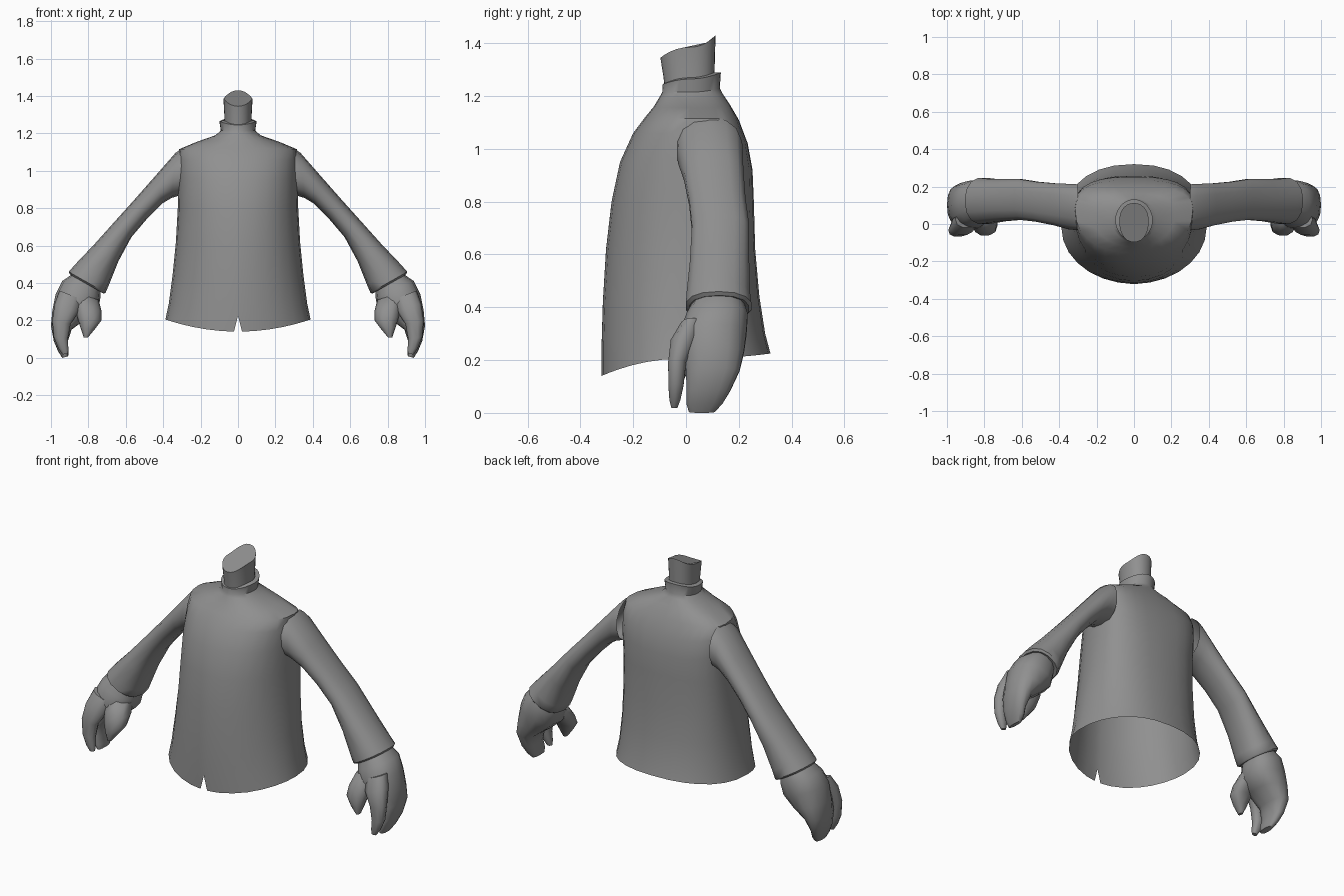
import bpy, bmesh, math
from mathutils import Vector

grey = bpy.data.materials.new("mid grey")
grey.diffuse_color = (0.28, 0.28, 0.28, 1)


def loft(name, rings, cap_start=False, cap_end=True, mirror=False, angle=50):
    """Skin a list of equal-length point rings into one smooth object."""
    bm = bmesh.new()
    loops = [[bm.verts.new(p) for p in ring] for ring in rings]
    n = len(loops[0])
    for a, b in zip(loops, loops[1:]):
        for i in range(n):
            j = (i + 1) % n
            bm.faces.new((a[i], a[j], b[j], b[i]))
    if cap_start:
        bm.faces.new(loops[0][::-1])
    if cap_end:
        bm.faces.new(loops[-1])
    bmesh.ops.recalc_face_normals(bm, faces=bm.faces)
    mesh = bpy.data.meshes.new(name)
    bm.to_mesh(mesh)
    bm.free()
    ob = bpy.data.objects.new(name, mesh)
    bpy.context.collection.objects.link(ob)
    mesh.materials.append(grey)
    bpy.ops.object.select_all(action='DESELECT')
    ob.select_set(True)
    bpy.context.view_layer.objects.active = ob
    bpy.ops.object.shade_smooth_by_angle(angle=math.radians(angle))
    if mirror:
        ob.modifiers.new("mirror", 'MIRROR').use_mirror_merge = False
    return ob


def spow(v, p):
    return math.copysign(abs(v) ** p, v)


# Angles around the body, with a tight trio at the front centre for the slit
FRONT = -math.pi / 2
ANGLES = sorted([FRONT + 2 * math.pi * k / 28 for k in range(28)]
                + [FRONT + 0.055, FRONT + 2 * math.pi - 0.055])


def body_ring(zf, zs, zb, w, yf, yb, yc, nf, nb):
    """Rounded ring whose height differs at the front, sides and back."""
    pts = []
    for a in ANGLES:
        c, s = math.cos(a), math.sin(a)
        n, depth, z = (nf, yc - yf, zf) if s < 0 else (nb, yb - yc, zb)
        pts.append(Vector((w * spow(c, 2 / n), yc + depth * spow(s, 2 / n),
                           zs + (z - zs) * s * s)))
    return pts


# Shirt body, open at the hem, rising to a standing collar
shirt = [body_ring(*r) for r in (
    (0.14, 0.205, 0.225, 0.388, -0.32, 0.32, -0.02, 2.0, 2.3),
    (0.25, 0.29, 0.30, 0.37, -0.32, 0.30, -0.01, 2.0, 2.3),
    (0.42, 0.44, 0.44, 0.35, -0.315, 0.278, 0.0, 2.0, 2.4),
    (0.62, 0.62, 0.62, 0.332, -0.303, 0.262, 0.03, 2.1, 2.5),
    (0.80, 0.80, 0.80, 0.322, -0.282, 0.257, 0.05, 2.2, 2.6),
    (0.95, 0.96, 0.92, 0.32, -0.25, 0.252, 0.07, 2.3, 2.8),
    (1.06, 1.06, 1.02, 0.32, -0.20, 0.234, 0.08, 2.3, 2.8),
    (1.12, 1.115, 1.11, 0.315, -0.155, 0.20, 0.08, 2.3, 2.6),
    (1.16, 1.155, 1.17, 0.22, -0.122, 0.165, 0.06, 2.2, 2.4),
    (1.20, 1.19, 1.21, 0.12, -0.098, 0.138, 0.03, 2.0, 2.0),
    (1.215, 1.215, 1.23, 0.092, -0.09, 0.128, 0.02, 2.0, 2.0),
    (1.245, 1.265, 1.29, 0.10, -0.088, 0.132, 0.02, 2.0, 2.0),
    (1.25, 1.27, 1.29, 0.078, -0.078, 0.108, 0.015, 2.0, 2.0),
)]
shirt[0][ANGLES.index(FRONT)].z = 0.225      # slit at the front of the hem
loft("shirt_body", shirt, cap_end=False)

# Neck stump with a sloping top
neck = [body_ring(*r) for r in (
    (1.20, 1.20, 1.20, 0.075, -0.078, 0.105, 0.015, 2.2, 2.2),
    (1.27, 1.28, 1.29, 0.072, -0.085, 0.108, 0.015, 2.2, 2.2),
    (1.345, 1.385, 1.43, 0.078, -0.097, 0.112, 0.015, 2.2, 2.2),
)]
loft("neck", neck, angle=40)


def limb_rings(rows, sides=14):
    """Rings from outer (x, z), inner (x, z), front y and back y."""
    rings = []
    for ox, oz, ix, iz, yf, yb in rows:
        mid = Vector(((ox + ix) / 2, (yf + yb) / 2, (oz + iz) / 2))
        u = Vector(((ox - ix) / 2, 0, (oz - iz) / 2))
        v = Vector((0, (yb - yf) / 2, 0))
        ring = []
        for k in range(sides):
            a = 2 * math.pi * k / sides
            ring.append(mid + u * spow(math.cos(a), 0.87) + v * spow(math.sin(a), 0.87))
        rings.append(ring)
    return rings


# Sleeves, flaring to a cuff that folds inwards
loft("sleeve", limb_rings((
    (0.30, 1.12, 0.305, 0.87, -0.035, 0.215),
    (0.335, 1.095, 0.355, 0.855, -0.032, 0.217),
    (0.44, 0.975, 0.405, 0.825, -0.01, 0.22),
    (0.55, 0.85, 0.485, 0.745, 0.01, 0.228),
    (0.64, 0.75, 0.57, 0.645, 0.02, 0.242),
    (0.77, 0.605, 0.64, 0.515, 0.012, 0.242),
    (0.87, 0.50, 0.69, 0.39, 0.0, 0.245),
    (0.905, 0.46, 0.708, 0.348, -0.003, 0.25),
    (0.898, 0.445, 0.718, 0.343, 0.01, 0.24),
    (0.87, 0.44, 0.745, 0.365, 0.04, 0.21),
)), mirror=True)

# Hands: a curled palm with joined fingers, plus a forefinger and a thumb
loft("palm_and_fingers", limb_rings((
    (0.875, 0.455, 0.735, 0.37, 0.025, 0.22),
    (0.94, 0.41, 0.735, 0.325, 0.0, 0.236),
    (0.975, 0.34, 0.745, 0.265, -0.025, 0.232),
    (0.993, 0.25, 0.81, 0.21, -0.015, 0.222),
    (1.0, 0.17, 0.89, 0.15, -0.002, 0.205),
    (0.985, 0.09, 0.912, 0.08, 0.0, 0.17),
    (0.962, 0.035, 0.905, 0.035, 0.0, 0.14),
    (0.94, 0.0, 0.908, 0.008, 0.01, 0.11),
)), cap_start=True, mirror=True)

loft("forefinger", limb_rings((
    (0.955, 0.36, 0.83, 0.31, -0.02, 0.07),
    (0.98, 0.29, 0.85, 0.25, -0.06, 0.045),
    (0.993, 0.20, 0.895, 0.18, -0.069, 0.002),
    (0.985, 0.11, 0.91, 0.10, -0.068, -0.008),
    (0.96, 0.05, 0.907, 0.05, -0.064, -0.02),
    (0.938, 0.018, 0.908, 0.022, -0.056, -0.032),
), 10), cap_start=True, mirror=True)

loft("thumb", limb_rings((
    (0.88, 0.35, 0.745, 0.31, 0.0, 0.12),
    (0.87, 0.28, 0.73, 0.25, -0.045, 0.085),
    (0.86, 0.22, 0.73, 0.20, -0.062, 0.04),
    (0.842, 0.16, 0.768, 0.15, -0.064, 0.01),
    (0.825, 0.11, 0.803, 0.108, -0.052, -0.02),
), 10), cap_start=True, mirror=True)
